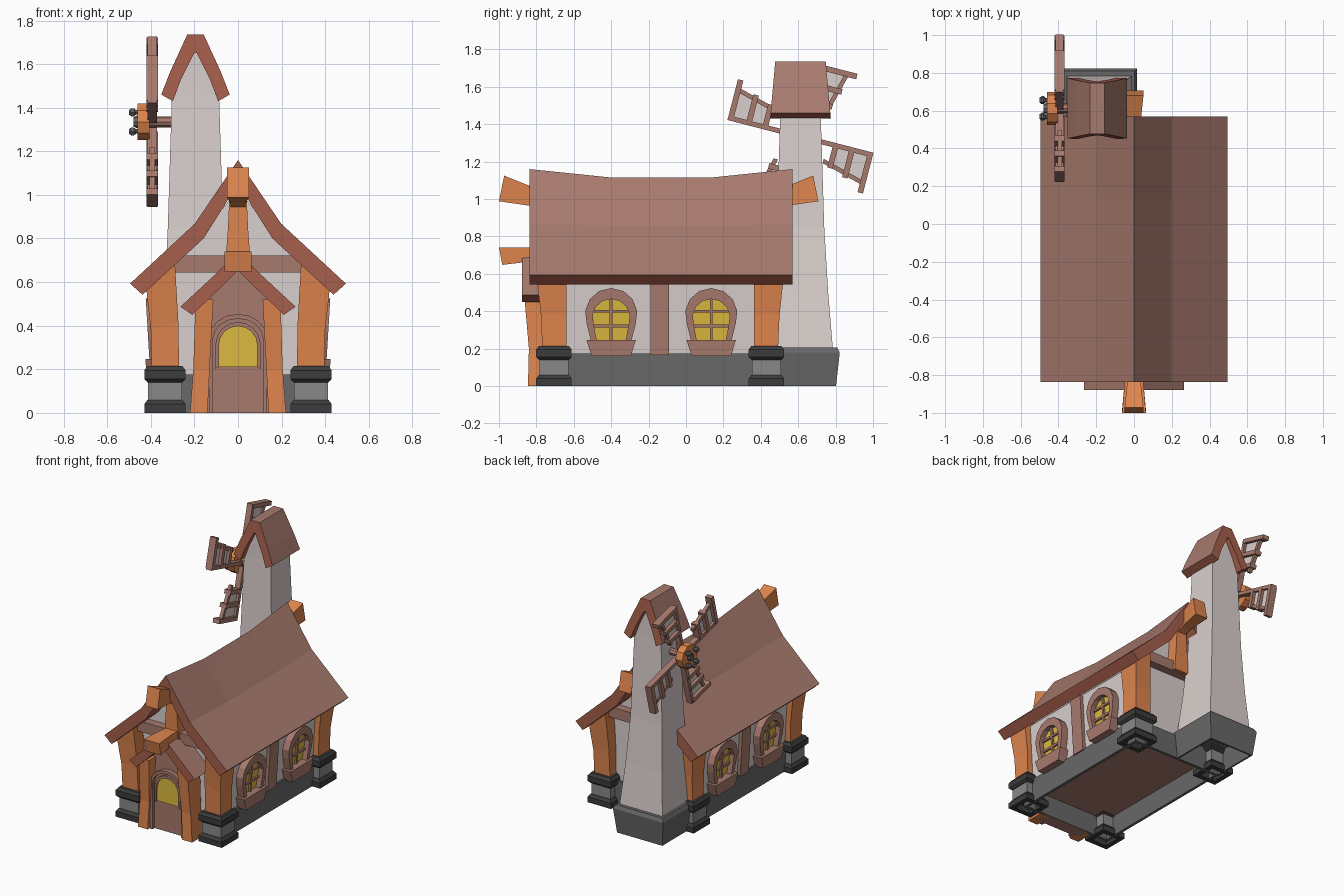
import bpy, bmesh
from math import sin, cos, radians, pi

cube = bpy.data.objects.get("Cube")
if cube:
    bpy.data.objects.remove(cube, do_unlink=True)


def material(name, r, g, b):
    m = bpy.data.materials.new(name)
    m.use_nodes = True
    m.diffuse_color = (r, g, b, 1)
    m.node_tree.nodes["Principled BSDF"].inputs["Base Color"].default_value = (r, g, b, 1)
    return m


WOOD = material("brown wood", .39, .195, .155)
TRIM = material("red brown trim", .38, .112, .072)
ORANGE = material("orange timber", .74, .235, .075)
PLASTER = material("pale plaster", .7, .63, .61)
STONE = material("grey stone", .14, .14, .14)
PALE_STONE = material("mid grey stone", .25, .25, .25)
DARK = material("dark stone", .045, .045, .045)
GLASS = material("yellow glass", .72, .49, .05)


def loft(name, rings, mat, top=None):
    """Skin closed rings and cap both ends; upward faces may take a second material."""
    bm = bmesh.new()
    loops = [[bm.verts.new(p) for p in ring] for ring in rings]
    n = len(loops[0])
    for a, b in zip(loops, loops[1:]):
        for i in range(n):
            j = (i + 1) % n
            bm.faces.new((a[i], a[j], b[j], b[i]))
    bm.faces.new(loops[0])
    bm.faces.new(loops[-1])
    bmesh.ops.recalc_face_normals(bm, faces=bm.faces)
    bm.normal_update()
    me = bpy.data.meshes.new(name)
    me.materials.append(mat)
    if top:
        me.materials.append(top)
        for f in bm.faces:
            f.material_index = int(f.normal.z > .3)
    bm.to_mesh(me)
    bm.free()
    ob = bpy.data.objects.new(name, me)
    bpy.context.collection.objects.link(ob)
    return ob


def rect(x0, x1, y0, y1, z):
    return [(x0, y0, z), (x1, y0, z), (x1, y1, z), (x0, y1, z)]


def box(name, x0, x1, y0, y1, z0, z1, mat):
    return loft(name, [rect(x0, x1, y0, y1, z) for z in (z0, z1)], mat)


def square(cx, cy, h, z):
    return rect(cx - h, cx + h, cy - h, cy + h, z)


def prism_y(name, prof, y0, y1, mat, top=None):
    return loft(name, [[(x, y, z) for x, z in prof] for y in (y0, y1)], mat, top)


def mirrored(half):
    """Close a half profile that runs from the +x side to the middle."""
    return half + [(-x, z) for x, z in reversed(half) if x > 0]


def band(outer, inner):
    return mirrored(outer) + mirrored(inner)[::-1]


def arc(cu, cv, r, a0, a1, n):
    angles = [radians(a0 + (a1 - a0) * i / n) for i in range(n + 1)]
    return [(cu + r * cos(a), cv + r * sin(a)) for a in angles]


# --- Thin stone footing, floor and plastered walls
for s in (-1, 1):
    box("footing_side", s * .345, s * .365, -.72, .45, 0, .175, STONE)
box("footing_front", -.345, .345, -.72, -.7, 0, .175, STONE)
box("footing_back", -.345, .345, .43, .45, 0, .175, STONE)
box("floor", -.345, .345, -.7, .43, .15, .17, WOOD)
prism_y("walls", mirrored([(.35, .165), (.375, .59), (.16, .82), (0, 1.03)]), -.69, .42, PLASTER)

# --- Main roof with a sagging ridge
INN = [(.438, .542), (.158, .8), (0, 1.05)]
stations = []
for y, sag in ((-.837, 0), (-.4, .045), (.136, .045), (.57, 0)):
    out = [(.495, .593), (.198, .868 - sag / 4), (0, 1.16 - sag)]
    stations.append([(x, y, z) for x, z in band(out, INN)])
loft("main_roof", stations, TRIM, WOOD)

# --- Corner posts on banded stone feet with hollow undersides
for sx in (-1, 1):
    for cy, sy in ((-.706, -1), (.43, 1)):
        cx = sx * .335
        for prof in ([(.045, .06), (0, .06), (0, .095), (.04, .095), (.06, .08)],
                     [(.14, .08), (.155, .095), (.195, .095), (.215, .08)]):
            loft("foot_band", [square(cx, cy, r, z) for z, r in prof], DARK)
        loft("foot_stone", [square(cx, cy, .077, z) for z in (.05, .15)], PALE_STONE)
        rings = []
        for xi, xo, zi, zo, yo in ((.27, .397, .2, .2, .062), (.274, .4, .42, .38, .07),
                                   (.29, .422, .7, .58, .092)):
            yi, yf = cy - sy * .066, cy + sy * yo
            rings.append([(sx * xi, yi, zi), (sx * xo, yi, zo), (sx * xo, yf, zo), (sx * xi, yf, zi)])
        loft("corner_post", rings, ORANGE)


# --- Gable timbers and ridge beam ends, front and back
def end(y0, y1, w, z0, z1):
    """Beam cross-section whose lower edge is at y0 and upper edge at y1."""
    return [(-w, y0, z0), (w, y0, z0), (w, y1, z1), (-w, y1, z1)]


for s, wall, tip, edge in ((-1, -.69, -1, -.75), (1, .42, .708, .48)):
    box("gable_cross_beam", -.3, .3, *sorted((wall, edge)), .645, .722, WOOD)
    loft("gable_king_post", [rect(-w, w, *sorted((wall, edge + s * .02)), z)
                             for z, w in ((.65, .06), (.85, .046), (1.07, .036))], ORANGE)
    root = tip - s * .16
    loft("ridge_beam_end", [end(wall, wall, .033, .92, 1.02), end(root, root, .036, .965, 1.072),
                            end(tip, tip - s * .028, .05, .988, 1.125)], ORANGE)

# --- Porch: roof, beam, posts and infill
prism_y("porch_roof", band([(.264, .487), (.11, .63), (0, .735)],
                           [(.21, .45), (.09, .565), (0, .655)]), -.878, -.68, TRIM, WOOD)
loft("porch_beam", [end(-.69, -.69, .045, .67, .735), end(-.84, -.84, .05, .665, .742),
                    end(-.982, -1, .063, .648, .74)], ORANGE)
prism_y("porch_infill", mirrored([(.18, 0), (.17, .48), (0, .67)]), -.79, -.7, WOOD)
for s in (-1, 1):
    loft("porch_post", [rect(s * a, s * b, yf, -.72, z) for z, a, b, yf in
                        ((0, .14, .22, -.845), (.2, .13, .205, -.84), (.52, .113, .195, -.868))], ORANGE)


# --- Arched door with a glazed light
def arch(w, z0, spring, rise):
    return [(w, z0)] + [(w * u, spring + rise * v) for u, v in arc(0, 0, 1, 0, 180, 8)] + [(-w, z0)]


prism_y("door", arch(.125, 0, .34, .1), -.8, -.77, WOOD)
prism_y("door_surround", arch(.134, 0, .34, .114) + arch(.115, 0, .34, .092)[::-1], -.825, -.77, WOOD)
prism_y("door_light_frame", arch(.103, .2, .315, .102) + arch(.088, .213, .31, .088)[::-1],
        -.82, -.78, WOOD)
prism_y("door_light", arch(.09, .21, .31, .09), -.808, -.799, GLASS)


# --- Side windows and studs, following the leaning walls
def side_panel(name, prof, d0, d1, s, mat):
    return loft(name, [[(s * (.35 + .06 * (z - .17) + d), y, z) for y, z in prof]
                       for d in (d0, d1)], mat)


def slab(y0, y1, z0, z1):
    return [(y0, z0), (y1, z0), (y1, z1), (y0, z1)]


def horseshoe(y, z, r, foot):
    """Round head narrowing to a foot behind the planter."""
    return [(y + foot, .23)] + arc(y, z, r, -20, 200, 8) + [(y - foot, .23)]


for s in (-1, 1):
    side_panel("wall_stud", slab(-.19, -.09, .165, .58), -.01, .025, s, WOOD)
    for y in (-.4, .135):
        frame = horseshoe(y, .384, .14, .105) + horseshoe(y, .366, .1, .075)[::-1]
        side_panel("window_frame", frame, -.01, .052, s, WOOD)
        side_panel("window_glass", horseshoe(y, .366, .106, .08), -.01, .015, s, GLASS)
        side_panel("window_bar_upright", slab(y - .008, y + .008, .24, .47), 0, .028, s, WOOD)
        for h in (.4, .322):
            side_panel("window_bar_cross", slab(y - .1, y + .1, h - .008, h + .008), 0, .028, s, WOOD)
        planter = [(y - .105, .16), (y + .105, .16), (y + .132, .247), (y - .132, .247)]
        side_panel("window_planter", planter, -.01, .07, s, WOOD)

# --- Tower on a flared, hollow stone plinth
TX, TY = -.195, .612
loft("tower_plinth", [square(-.187, .619, h, z) for z, h in
                      ((.17, .17), (0, .17), (0, .183), (.18, .203), (.205, .19))], STONE)
loft("tower_shaft", [square(TX + dx, TY, h, z) for z, h, dx in
                     ((.19, .174, .01), (.5, .148, .005), (.85, .127, 0), (1.46, .108, 0))], PLASTER)
prism_y("tower_gable", [(TX + x, z) for x, z in mirrored([(.108, 1.45), (.085, 1.53), (0, 1.68)])],
        TY - .108, TY + .108, PLASTER)
caps = band([(.157, 1.46), (.117, 1.563), (.038, 1.735)],
            [(.104, 1.43), (.066, 1.53), (.006, 1.65)])
loft("tower_roof", [[(TX + x, TY + s * (.135 + .09 * (1.735 - z)), z) for x, z in caps]
                    for s in (-1, 1)], TRIM, WOOD)

# --- Sail wheel: axle, hub, bolts and four sails
HZ = 1.335


def turned(name, prof, mat, n, y=TY, z=HZ):
    """Round part along x from (x, radius) pairs."""
    return loft(name, [[(x, *p) for p in arc(y, z, r, 0, 360 - 360 / n, n - 1)] for x, r in prof], mat)


turned("axle", [(-.42, .025), (-.28, .025)], WOOD, 8)
turned("hub", [(-.46, .088), (-.405, .088)], ORANGE, 10)
turned("hub_cap", [(-.48, .022), (-.455, .032)], STONE, 8)
for k in range(4):
    a = radians(45) + k * pi / 2
    turned("hub_bolt", [(-.5, .012), (-.49, .021), (-.478, .021), (-.468, .012), (-.455, .012)],
           STONE, 6, TY + .062 * cos(a), HZ + .062 * sin(a))


def sail_part(name, corners, x0, x1, a, mat):
    pts = [(TY + r * cos(a) + p * sin(a), HZ + r * sin(a) - p * cos(a)) for r, p in corners]
    return loft(name, [[(x, *q) for q in pts] for x in (x0, x1)], mat)


for k in range(4):
    a = radians(-14.5) + k * pi / 2
    sail_part("sail_spar", [(.03, -.013), (.4, -.013), (.4, .013), (.03, .013)], -.415, -.372, a, WOOD)
    sail_part("sail_rail", [(.15, .085), (.4, .15), (.4, .174), (.15, .109)], -.405, -.38, a, WOOD)
    for r, p in ((.18, .125), (.27, .155), (.37, .212)):
        sail_part("sail_rung", [(r, 0), (r + .03, 0), (r + .03, p), (r, p)], -.42, -.368, a, WOOD)
    sail_part("sail_cloth", [(.19, 0), (.385, 0), (.385, .155), (.19, .105)], -.396, -.39, a, PLASTER)
